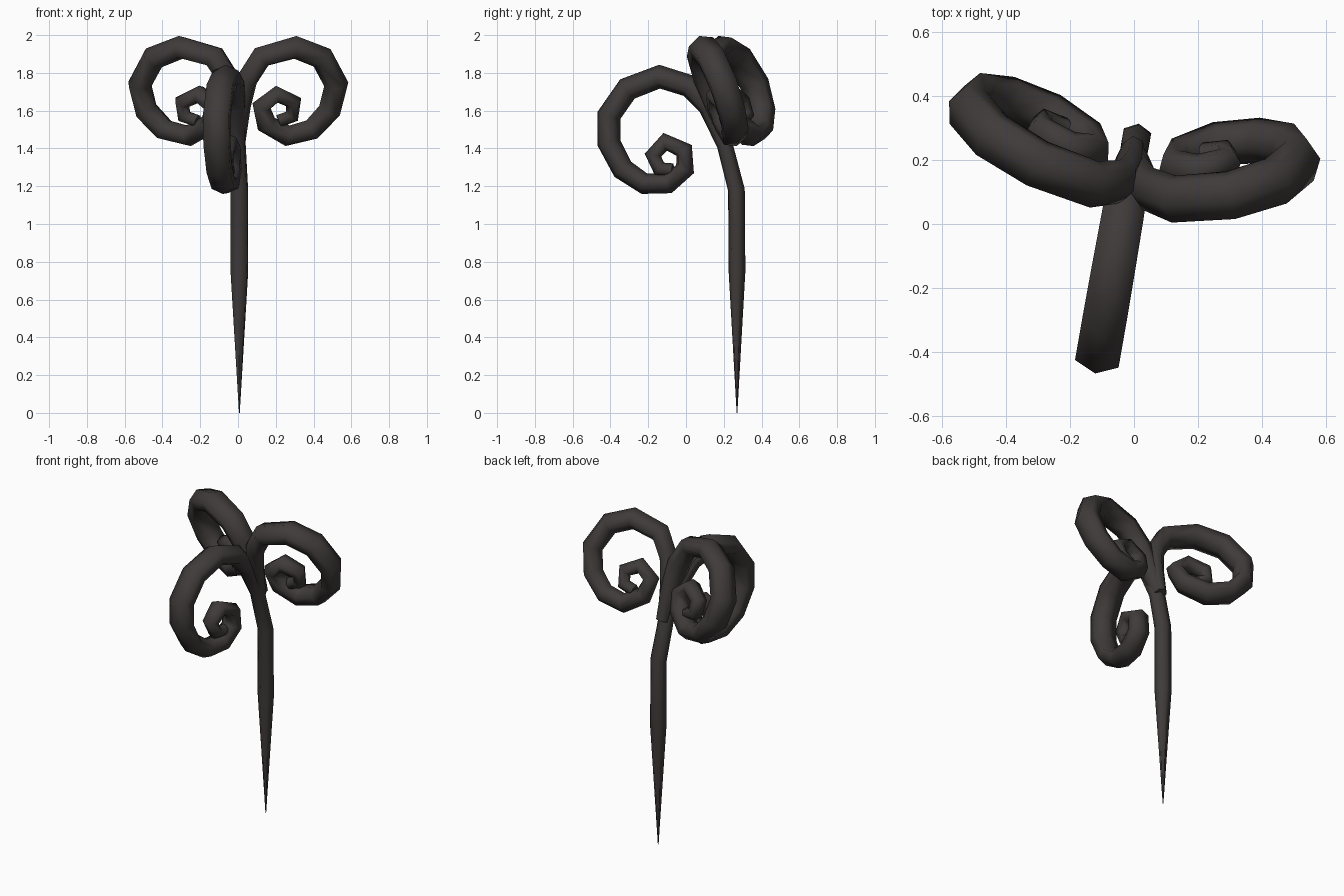
import bpy
import bmesh
from math import cos, sin, pi
from mathutils import Vector

cube = bpy.data.objects.get("Cube")
if cube:
    bpy.data.objects.remove(cube, do_unlink=True)

# Dark iron colour
iron = bpy.data.materials.new("dark iron")
iron.use_nodes = True
colour = (0.05, 0.043, 0.042, 1)
iron.diffuse_color = colour
iron.node_tree.nodes["Principled BSDF"].inputs["Base Color"].default_value = colour

SIDES = 6


def tube(name, points, radii, normal, widen=1.25):
    """Six-sided tube along a flat path; widen stretches it across the path's plane."""
    pts = [Vector(p) for p in points]
    normal = Vector(normal).normalized()
    bm = bmesh.new()
    rings = []
    for i, (p, r) in enumerate(zip(pts, radii)):
        a, b = pts[max(i - 1, 0)], pts[min(i + 1, len(pts) - 1)]
        t = (p - a).normalized() + (b - p).normalized()
        radial = t.cross(normal).normalized()
        side = widen if r > 0.047 else 1.12
        rings.append([bm.verts.new(p + radial * r * cos(2 * pi * k / SIDES)
                                   + normal * r * side * sin(2 * pi * k / SIDES))
                      for k in range(SIDES)])
    for lo, hi in zip(rings, rings[1:]):
        for k in range(SIDES):
            j = (k + 1) % SIDES
            bm.faces.new((lo[k], lo[j], hi[j], hi[k]))
    bm.faces.new(rings[0])
    bm.faces.new(rings[-1])
    bmesh.ops.recalc_face_normals(bm, faces=bm.faces)
    mesh = bpy.data.meshes.new(name)
    bm.to_mesh(mesh)
    bm.free()
    for f in mesh.polygons:
        f.use_smooth = len(f.vertices) == 4
    mesh.materials.append(iron)
    obj = bpy.data.objects.new(name, mesh)
    bpy.context.collection.objects.link(obj)
    return obj


# Pointed stem that bends forward into the front curl: (y, z, radius)
stem = [(.27, 0, .002), (.27, .75, .045), (.267, 1.18, .045), (.205, 1.42, .043),
        (.12, 1.62, .055), (.02, 1.73, .061), (-.14, 1.78, .063), (-.31, 1.715, .064),
        (-.408, 1.575, .064), (-.408, 1.43, .063), (-.335, 1.29, .06), (-.22, 1.213, .056),
        (-.095, 1.215, .055), (-.005, 1.29, .052), (-.01, 1.39, .05), (-.11, 1.435, .048),
        (-.175, 1.365, .045), (-.14, 1.29, .042), (-.07, 1.285, .036)]
lean = 0.175
tube("stem_and_front_curl",
     [(-.04 + lean * y, y, z) for y, z, r in stem],
     [r for y, z, r in stem], (1, -lean, 0))

# Side curls, mirrored in outline but each lying in its own tilted plane: (x, z, radius)
curl = [(.002, 1.42, .036), (.018, 1.62, .05), (.045, 1.76, .058), (.125, 1.885, .062),
        (.303, 1.935, .064), (.445, 1.88, .065), (.52, 1.74, .065), (.485, 1.6, .063),
        (.39, 1.5, .06), (.262, 1.467, .058), (.15, 1.53, .055), (.125, 1.625, .052),
        (.205, 1.687, .048), (.295, 1.645, .045), (.285, 1.57, .042), (.215, 1.545, .036)]


def side_curl(name, sign, base, outward, drop):
    def depth(x, z):
        return base + outward * x - drop * (z - 1.94)
    tube(name, [(sign * x, depth(x, z), z) for x, z, r in curl],
         [r for x, z, r in curl], (-sign * outward, 1, drop))


side_curl("left_curl", 1, .037, .17, .36)
side_curl("right_curl", -1, .045, .47, .37)
